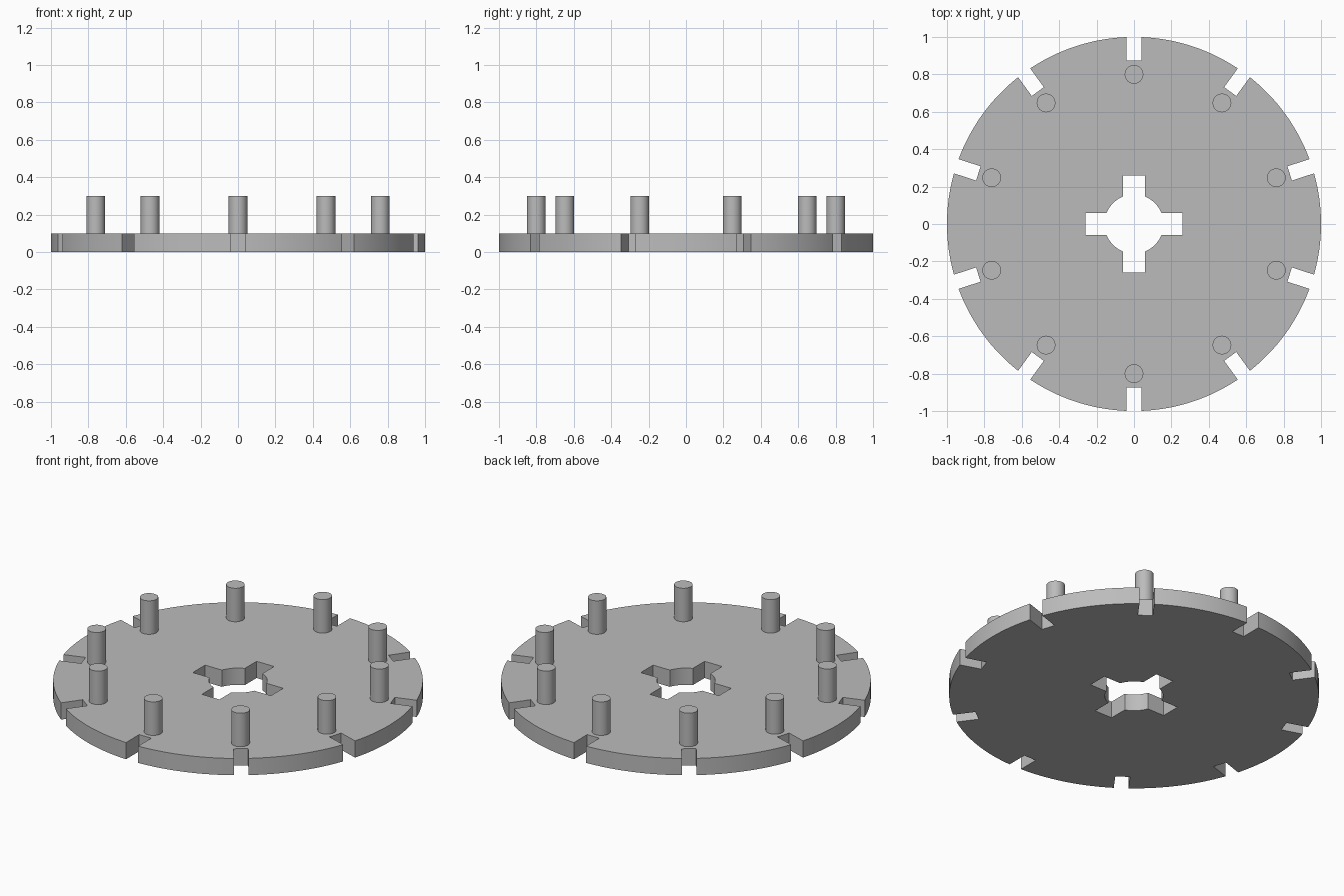
import bpy, bmesh, math
from mathutils import Matrix, Vector

if "Cube" in bpy.data.objects:
    bpy.data.objects.remove(bpy.data.objects["Cube"])

THICK, NOTCHES = 0.1, 10
STEP = 2 * math.pi / NOTCHES

grey = bpy.data.materials.new("light_grey")
grey.diffuse_color = (0.5, 0.5, 0.5, 1)
grey.use_nodes = True
grey.node_tree.nodes["Principled BSDF"].inputs["Base Color"].default_value = grey.diffuse_color


def toothed_ring(count, radius, half_width, slot_end, arc_steps):
    """Circle outline with equal slots running to slot_end, inward or outward."""
    half_angle = math.asin(half_width / radius)
    step = 2 * math.pi / count
    pts = []
    for i in range(count):
        a = math.pi / 2 + i * step
        turn = Matrix.Rotation(a, 2)
        pts += [turn @ Vector((slot_end, s * half_width)) for s in (-1, 1)]
        for k in range(arc_steps + 1):
            t = a + half_angle + (step - 2 * half_angle) * k / arc_steps
            pts.append(Vector((radius * math.cos(t), radius * math.sin(t))))
    return pts


def add_object(name, bm):
    mesh = bpy.data.meshes.new(name)
    bm.to_mesh(mesh)
    bm.free()
    mesh.materials.append(grey)
    ob = bpy.data.objects.new(name, mesh)
    bpy.context.collection.objects.link(ob)
    bpy.ops.object.select_all(action='DESELECT')
    ob.select_set(True)
    bpy.context.view_layer.objects.active = ob
    bpy.ops.object.shade_smooth_by_angle(angle=math.radians(30))
    return ob


# Notched disc with a cross-and-circle hole through the middle
bm = bmesh.new()
outlines = [toothed_ring(NOTCHES, 1.0, 0.04, 0.875, 16),
            toothed_ring(4, 0.158, 0.058, 0.258, 8)]
for outline in outlines:
    verts = [bm.verts.new((p.x, p.y, 0)) for p in outline]
    for a, b in zip(verts, verts[1:] + verts[:1]):
        bm.edges.new((a, b))
bmesh.ops.triangle_fill(bm, use_beauty=True, edges=bm.edges[:])
top = bmesh.ops.extrude_face_region(bm, geom=bm.faces[:], use_keep_orig=True)
bmesh.ops.translate(bm, vec=(0, 0, THICK),
                    verts=[g for g in top["geom"] if isinstance(g, bmesh.types.BMVert)])
bmesh.ops.recalc_face_normals(bm, faces=bm.faces[:])
add_object("notched_disc", bm)

# Ring of upright pins, one inside each notch
for i in range(NOTCHES):
    a = math.pi / 2 + i * STEP
    bm = bmesh.new()
    bmesh.ops.create_cone(bm, cap_ends=True, segments=32, radius1=0.05, radius2=0.05, depth=0.2,
                          matrix=Matrix.Translation((0.8 * math.cos(a), 0.8 * math.sin(a), THICK + 0.1)))
    add_object(f"pin_{i + 1}", bm)
